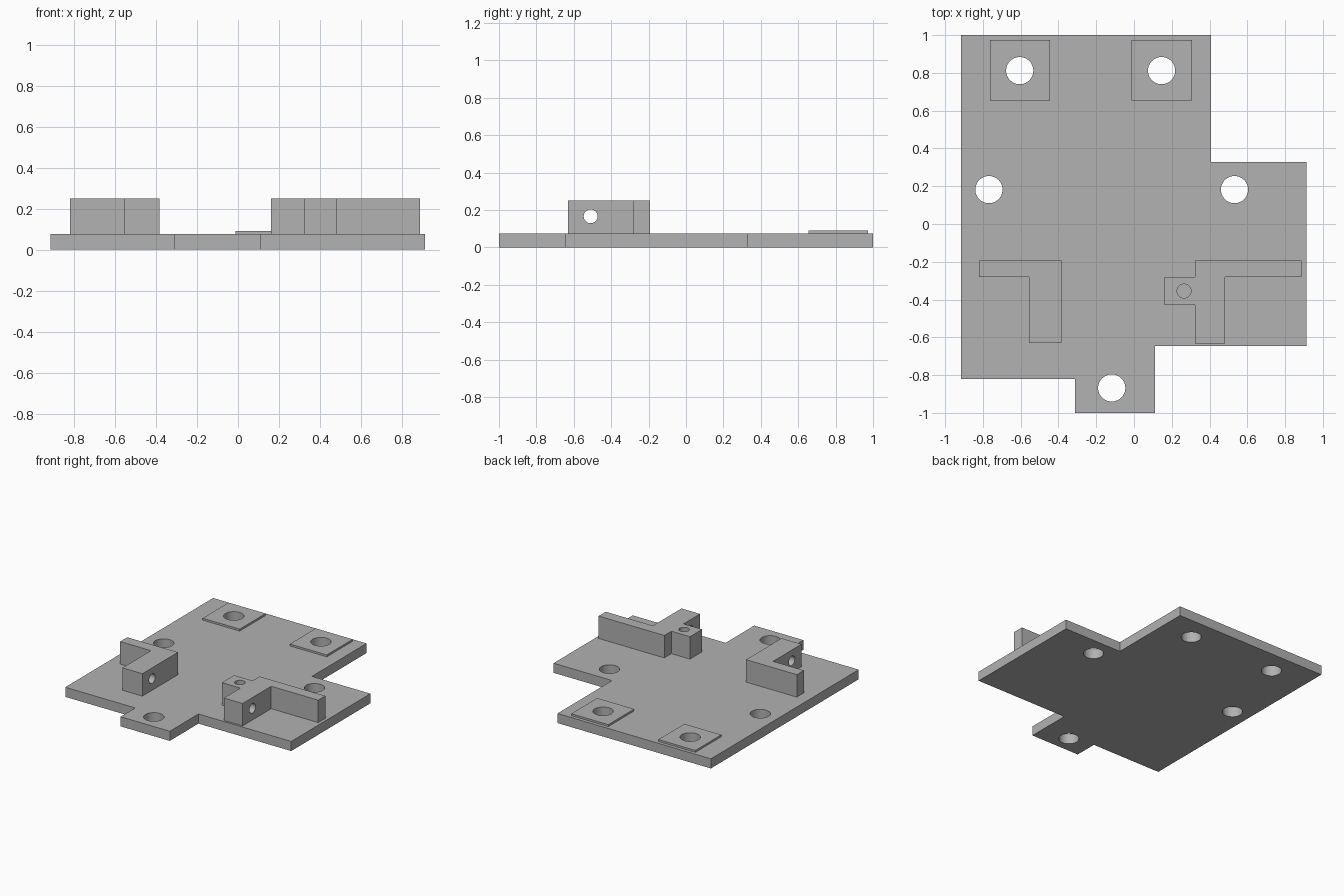
import bpy
import bmesh
from math import radians

old = bpy.data.objects.get("Cube")
if old:
    bpy.data.objects.remove(old, do_unlink=True)

PLATE_TOP, PAD_TOP, BRACKET_TOP = 0.075, 0.09, 0.25

grey = bpy.data.materials.new("plain grey")
grey.use_nodes = True
grey.diffuse_color = (0.445, 0.445, 0.445, 1)
grey.node_tree.nodes["Principled BSDF"].inputs["Base Color"].default_value = grey.diffuse_color


def slab(name, outline, z0, z1):
    """Extrude a flat outline upward from z0 to z1."""
    bm = bmesh.new()
    face = bm.faces.new([bm.verts.new((x, y, z0)) for x, y in outline])
    top = bmesh.ops.extrude_face_region(bm, geom=[face])["geom"]
    verts = [g for g in top if isinstance(g, bmesh.types.BMVert)]
    bmesh.ops.translate(bm, verts=verts, vec=(0, 0, z1 - z0))
    bmesh.ops.recalc_face_normals(bm, faces=bm.faces)
    mesh = bpy.data.meshes.new(name)
    bm.to_mesh(mesh)
    bm.free()
    mesh.materials.append(grey)
    obj = bpy.data.objects.new(name, mesh)
    bpy.context.collection.objects.link(obj)
    return obj


def drill(obj, centre, radius, depth, sideways=False):
    """Cut a round hole, along x if sideways, otherwise along z."""
    turn = (0, radians(90), 0) if sideways else (0, 0, 0)
    bpy.ops.mesh.primitive_cylinder_add(vertices=48, radius=radius, depth=depth,
                                        location=centre, rotation=turn)
    cutter = bpy.context.object
    cutter.name = "hole_cutter"
    cutter.hide_render = True
    cutter.data.materials.append(grey)
    mod = obj.modifiers.new("hole", "BOOLEAN")
    mod.operation, mod.solver, mod.object = "DIFFERENCE", "EXACT", cutter
    bpy.ops.object.select_all(action="DESELECT")
    obj.select_set(True)
    bpy.context.view_layer.objects.active = obj
    bpy.ops.object.modifier_apply(modifier=mod.name)
    bpy.data.objects.remove(cutter, do_unlink=True)
    bpy.ops.object.shade_smooth_by_angle(angle=radians(30))


# Stepped base plate with five mounting holes
plate = slab("base_plate", [
    (-0.915, 1), (-0.915, -0.82), (-0.312, -0.82), (-0.312, -1), (0.112, -1),
    (0.112, -0.647), (0.912, -0.647), (0.912, 0.328), (0.408, 0.328), (0.408, 1),
], 0, PLATE_TOP)
rear_holes = [(-0.605, 0.812), (0.146, 0.812)]
for x, y in rear_holes + [(-0.768, 0.182), (0.532, 0.182), (-0.118, -0.868)]:
    drill(plate, (x, y, 0), 0.072, 1)

# Thin raised square pads around the rear holes
for side, (x, y) in zip(("right", "left"), rear_holes):
    pad = slab(side + "_rear_pad", [
        (x - 0.158, y - 0.157), (x + 0.161, y - 0.157),
        (x + 0.161, y + 0.162), (x - 0.158, y + 0.162)], PLATE_TOP, PAD_TOP)
    drill(pad, (x, y, 0), 0.072, 1)

# Right bracket: side arm and forward leg
right_bracket = slab("right_bracket", [
    (-0.82, -0.193), (-0.82, -0.28), (-0.555, -0.28), (-0.555, -0.63),
    (-0.383, -0.63), (-0.383, -0.193)], PLATE_TOP, BRACKET_TOP)

# Left bracket: side arm, forward leg and inner screw block
left_bracket = slab("left_bracket", [
    (0.322, -0.193), (0.322, -0.28), (0.162, -0.28), (0.162, -0.43),
    (0.322, -0.43), (0.322, -0.632), (0.482, -0.632), (0.482, -0.28),
    (0.888, -0.28), (0.888, -0.193)], PLATE_TOP, BRACKET_TOP)

# Cross holes through the legs, and the screw hole in the block
for bracket, x in ((right_bracket, -0.47), (left_bracket, 0.4)):
    drill(bracket, (x, -0.51, 0.166), 0.037, 0.4, sideways=True)
drill(left_bracket, (0.265, -0.355, 0.2), 0.037, 0.4)
